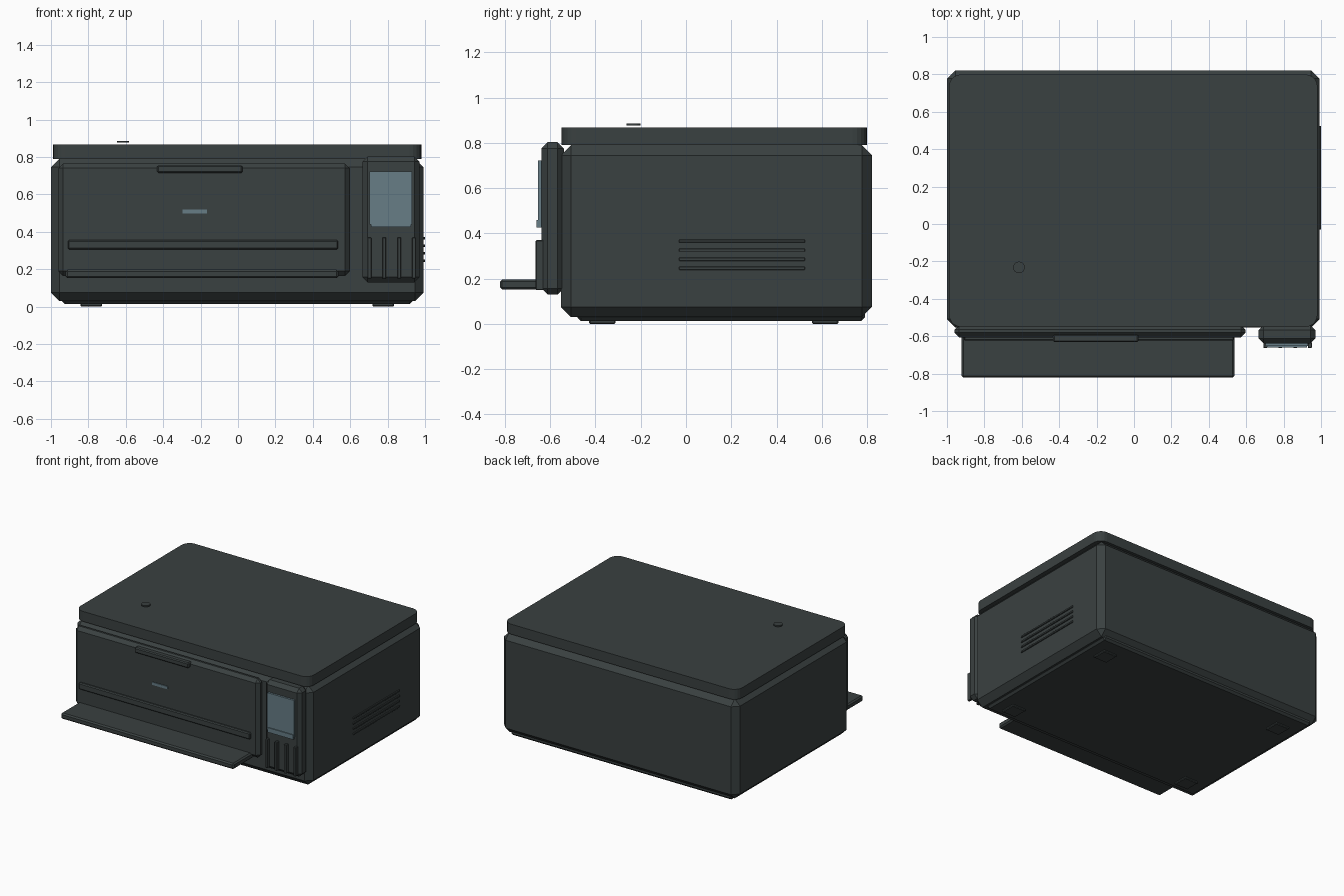
import bpy, bmesh

if "Cube" in bpy.data.objects:
    bpy.data.objects.remove(bpy.data.objects["Cube"])


def material(name, rgb):
    m = bpy.data.materials.new(name)
    m.diffuse_color = (*rgb, 1)
    m.use_nodes = True
    m.node_tree.nodes["Principled BSDF"].inputs["Base Color"].default_value = m.diffuse_color
    return m


CHARCOAL = material("charcoal plastic", (0.042, 0.052, 0.052))
GLASS = material("blue grey glass", (0.135, 0.205, 0.24))


def finish(bm, name, mat):
    me = bpy.data.meshes.new(name)
    bm.to_mesh(me)
    bm.free()
    me.materials.append(mat)
    ob = bpy.data.objects.new(name, me)
    bpy.context.collection.objects.link(ob)
    return ob


def box(name, x, y, z, bevel=0.0, segs=1, vertical_only=False, mat=CHARCOAL):
    """Box from (min, max) ranges, with optional bevelled edges."""
    bm = bmesh.new()
    bmesh.ops.create_cube(bm, size=1)
    for v in bm.verts:
        for i, (lo, hi) in enumerate((x, y, z)):
            v.co[i] = lo if v.co[i] < 0 else hi
    if bevel:
        edges = [e for e in bm.edges if not vertical_only
                 or abs(e.verts[0].co.z - e.verts[1].co.z) > 1e-4]
        bmesh.ops.bevel(bm, geom=edges, offset=bevel, segments=segs,
                        profile=0.5, affect='EDGES')
    return finish(bm, name, mat)


# Main case, base and lid
box("body", (-1.0, 0.992), (-0.553, 0.822), (0.03, 0.79), 0.045)
box("base_plate", (-0.94, 0.932), (-0.48, 0.79), (0.013, 0.06), 0.015)
box("lid", (-0.989, 0.981), (-0.55, 0.80), (0.79, 0.867), 0.065, 5, True)

# Feet
for i, cx in enumerate((-0.784, 0.776)):
    for j, cy in enumerate((-0.37, 0.615)):
        box(f"foot_{i}{j}", (cx - 0.058, cx + 0.058),
            (cy - 0.058, cy + 0.058), (0.0, 0.025), 0.005)

# Round button on the lid
bm = bmesh.new()
bmesh.ops.create_cone(bm, cap_ends=True, segments=24, radius1=0.031,
                      radius2=0.031, depth=0.01)
bmesh.ops.translate(bm, verts=bm.verts, vec=(-0.615, -0.232, 0.881))
finish(bm, "lid_button", CHARCOAL)

# Front door, handle, paper slot bar, badge plate
box("front_door", (-0.96, 0.597), (-0.606, -0.54), (0.165, 0.765), 0.025)
box("door_handle", (-0.432, 0.024), (-0.632, -0.59), (0.715, 0.755), 0.007)
box("paper_slot_bar", (-0.91, 0.535), (-0.624, -0.59), (0.305, 0.355), 0.007)
box("badge_plate", (-0.297, -0.167), (-0.612, -0.604), (0.498, 0.519),
    mat=GLASS)

# Output tray
box("output_tray", (-0.922, 0.537), (-0.822, -0.58), (0.152, 0.197), 0.01)

# Control panel with screen and ribs
box("control_panel", (0.666, 0.97), (-0.638, -0.54), (0.13, 0.803), 0.027)
box("screen", (0.704, 0.929), (-0.653, -0.63), (0.44, 0.722), mat=GLASS)
box("screen_strip", (0.71, 0.925), (-0.66, -0.63), (0.425, 0.46), mat=GLASS)
for i in range(4):
    cx = 0.703 + 0.0793 * i
    box(f"panel_rib_{i}", (cx - 0.01, cx + 0.01), (-0.664, -0.63),
        (0.15, 0.37), 0.003)

# Side vents (right side only)
for i in range(4):
    z = 0.246 + 0.04 * i
    box(f"side_vent_{i}", (0.985, 1.0), (-0.03, 0.525),
        (z - 0.007, z + 0.007), 0.002)
